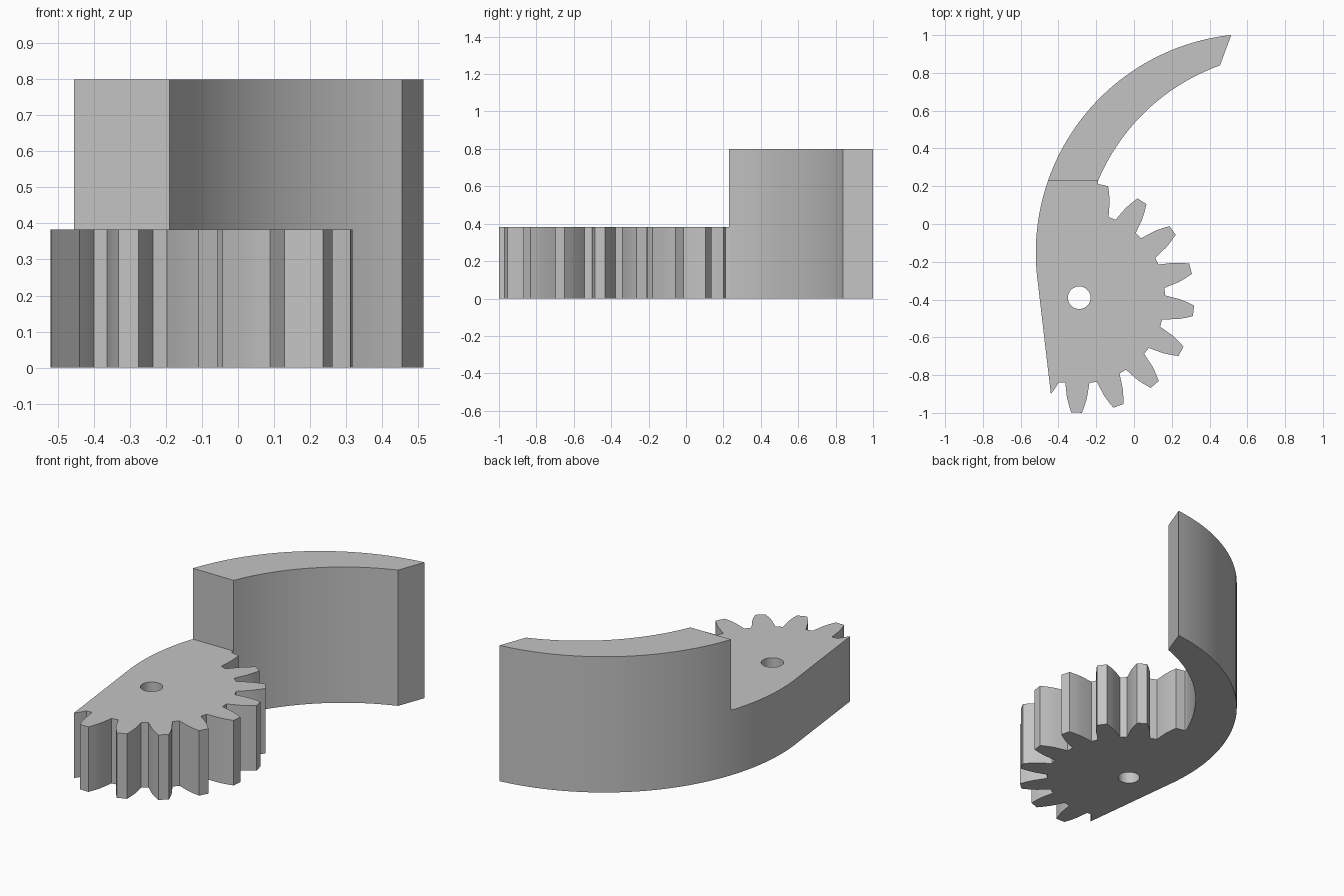
import bpy
import bmesh
from math import sin, cos, pi, radians, atan2, sqrt

cube = bpy.data.objects.get("Cube")
if cube:
    bpy.data.objects.remove(cube, do_unlink=True)

grey = bpy.data.materials.new("plain grey")
grey.use_nodes = True
grey.diffuse_color = (0.55, 0.55, 0.55, 1)
grey.node_tree.nodes["Principled BSDF"].inputs["Base Color"].default_value = (0.55, 0.55, 0.55, 1)


def arc(center, radius, start, end, steps):
    """Points on a circle from start to end angle (radians)."""
    cx, cy = center
    angles = [start + (end - start) * i / steps for i in range(steps + 1)]
    return [(cx + radius * cos(a), cy + radius * sin(a)) for a in angles]


def left_angle(center, radius, y):
    """Angle at which the left side of a circle reaches height y."""
    dy = y - center[1]
    return atan2(dy, -sqrt(radius ** 2 - dy ** 2)) % (2 * pi)


def extrude_outline(name, loops, height):
    """Solid prism from an outline, with further loops as holes."""
    curve = bpy.data.curves.new(name, "CURVE")
    curve.dimensions = "2D"
    curve.fill_mode = "BOTH"
    curve.extrude = height / 2
    for loop in loops:
        spline = curve.splines.new("POLY")
        spline.points.add(len(loop) - 1)
        for point, (x, y) in zip(spline.points, loop):
            point.co = (x, y, 0, 1)
        spline.use_cyclic_u = True
    obj = bpy.data.objects.new(name, curve)
    bpy.context.collection.objects.link(obj)
    bpy.ops.object.select_all(action="DESELECT")
    obj.select_set(True)
    bpy.context.view_layer.objects.active = obj
    bpy.ops.object.convert(target="MESH")
    obj = bpy.context.view_layer.objects.active
    obj.name = name
    mesh = obj.data
    bm = bmesh.new()
    bm.from_mesh(mesh)
    bmesh.ops.remove_doubles(bm, verts=bm.verts, dist=0.0005)
    bmesh.ops.translate(bm, verts=bm.verts, vec=(0, 0, height / 2))
    bmesh.ops.recalc_face_normals(bm, faces=bm.faces)
    bm.to_mesh(mesh)
    bm.free()
    mesh.materials.clear()
    mesh.materials.append(grey)
    bpy.ops.object.shade_smooth_by_angle(angle=radians(15))
    return obj


# Shared dimensions
OUTER, OUTER_R = (0.64, -0.1525), 1.16
INNER, INNER_R = (0.824, -0.197), 1.1
STEP_Y = 0.23
HUB = (-0.29, -0.39)

# Tall curved finger
tip_outer = atan2(1.0 - OUTER[1], 0.515 - OUTER[0])
tip_inner = atan2(0.84 - INNER[1], 0.455 - INNER[0])
finger = arc(OUTER, OUTER_R, tip_outer, left_angle(OUTER, OUTER_R, STEP_Y), 32)
finger += arc(INNER, INNER_R, left_angle(INNER, INNER_R, STEP_Y), tip_inner, 32)
extrude_outline("curved_finger", [finger], 0.8)

# Low gear base: back edge, clipped tooth, then nine full teeth
base = arc(OUTER, OUTER_R, left_angle(OUTER, OUTER_R, STEP_Y),
           left_angle(OUTER, OUTER_R, -0.27), 16)
base += [(-0.44, -0.9), (-0.42, -0.873), (-0.40, -0.84)]
flank = [(0.45, 0.064), (0.53, 0.053), (0.57, 0.042), (0.609, 0.028)]
for k in range(9):
    a = radians(-91.3) + k * 2 * pi / 17
    tooth = [(r, -w) for r, w in flank] + [(r, w) for r, w in reversed(flank)]
    if k == 8:
        tooth = tooth[:5]  # last tooth runs into the finger
    base += [(HUB[0] + r * cos(a) - w * sin(a), HUB[1] + r * sin(a) + w * cos(a))
             for r, w in tooth]
base.append((-0.19, STEP_Y))

# Pivot hole through the gear
hole = arc(HUB, 0.06, 0, 2 * pi, 32)[:-1]
extrude_outline("gear_base", [base, hole], 0.383)
